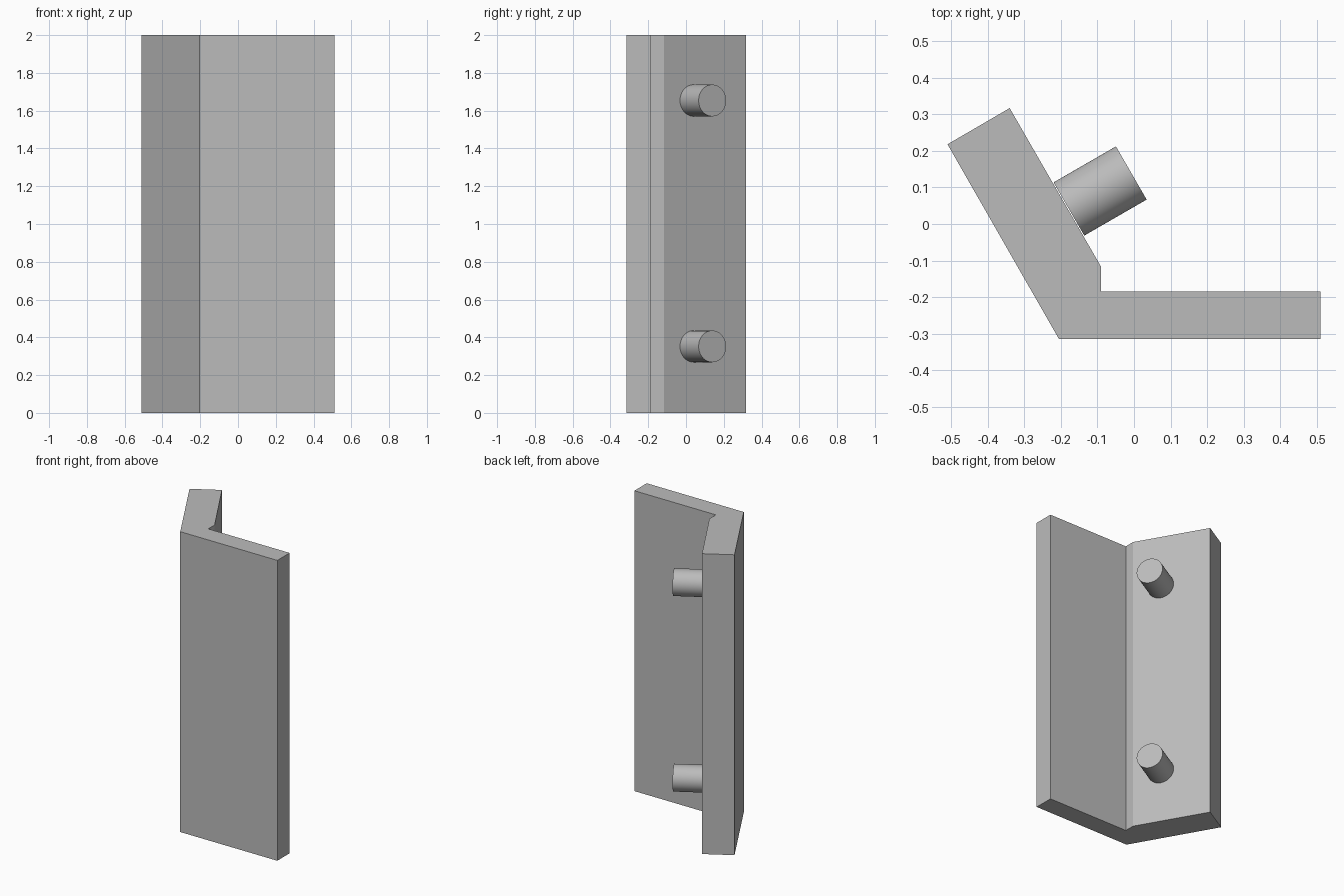
import bpy, bmesh, math
from mathutils import Vector

cube = bpy.data.objects.get("Cube")
if cube:
    bpy.data.objects.remove(cube, do_unlink=True)

grey = bpy.data.materials.new("plain grey")
grey.use_nodes = True
colour = (0.5, 0.5, 0.5, 1)
grey.diffuse_color = colour
grey.node_tree.nodes["Principled BSDF"].inputs["Base Color"].default_value = colour

HEIGHT = 2.0

# Bent plate: angled profile extruded upward
profile = [(-0.205, -0.315), (0.51, -0.315), (0.51, -0.185), (-0.09, -0.185),
           (-0.09, -0.117), (-0.34, 0.317), (-0.51, 0.218)]
bm = bmesh.new()
base = bm.faces.new([bm.verts.new((x, y, 0)) for x, y in profile])
top = bmesh.ops.extrude_face_region(bm, geom=[base])["geom"]
bmesh.ops.translate(bm, vec=(0, 0, HEIGHT),
                    verts=[v for v in top if isinstance(v, bmesh.types.BMVert)])
bmesh.ops.recalc_face_normals(bm, faces=bm.faces)
mesh = bpy.data.meshes.new("angled_plate")
bm.to_mesh(mesh)
bm.free()
mesh.materials.append(grey)
plate = bpy.data.objects.new("angled_plate", mesh)
bpy.context.collection.objects.link(plate)


# Round pegs standing square on the inner face of the slanted wing
def peg(name, z, radius=0.084, length=0.197):
    axis = Vector((math.cos(math.radians(30)), math.sin(math.radians(30)), 0))
    foot = Vector((-0.178, 0.041, z))
    bpy.ops.mesh.primitive_cylinder_add(
        vertices=64, radius=radius, depth=length,
        location=foot + axis * length / 2,
        rotation=axis.to_track_quat("Z", "Y").to_euler())
    obj = bpy.context.object
    obj.name = name
    obj.data.materials.append(grey)
    bpy.ops.object.shade_smooth_by_angle(angle=math.radians(30))


peg("lower_peg", 0.352)
peg("upper_peg", 1.654)
